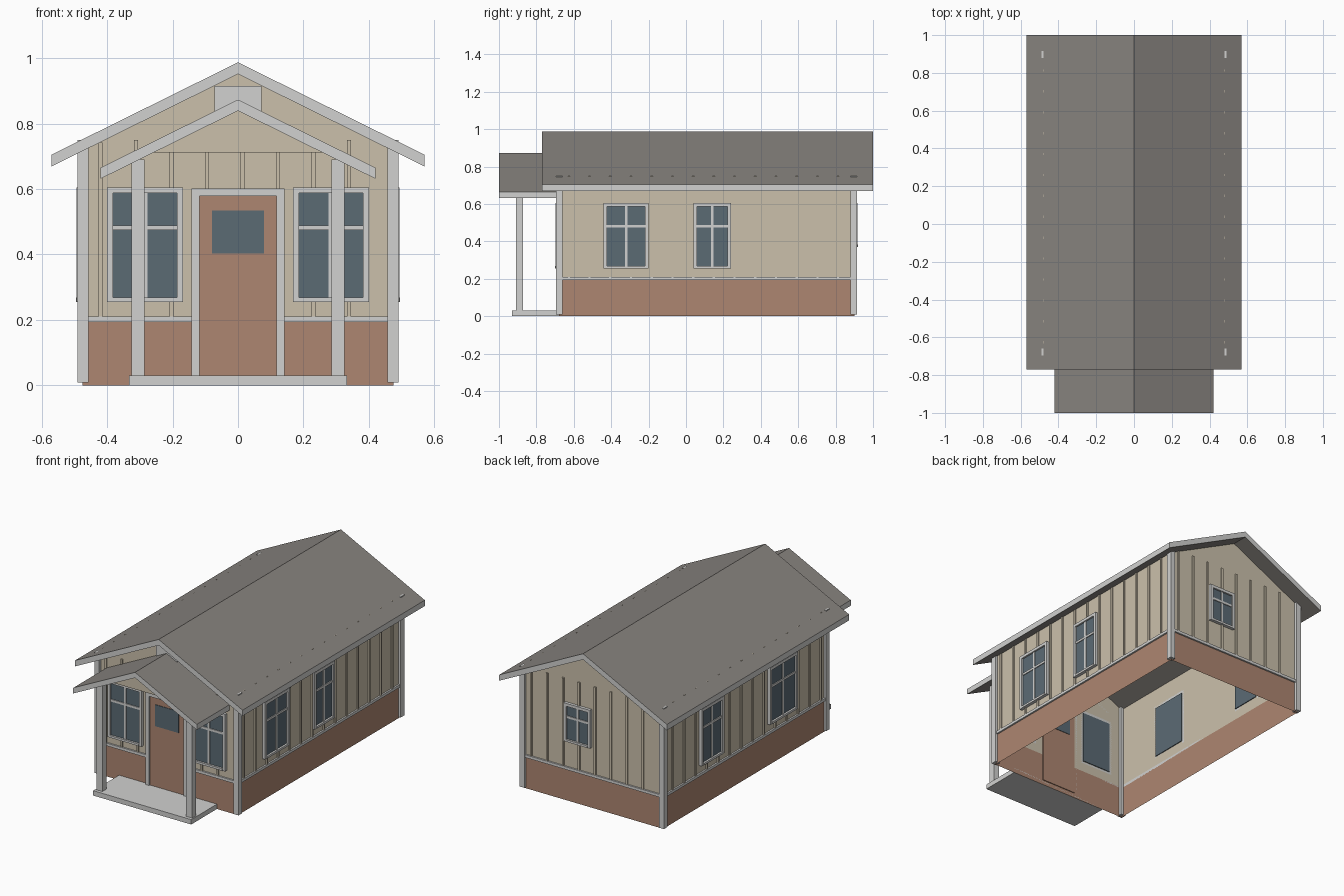
import bpy, bmesh
from mathutils import Matrix, Vector

old = bpy.data.objects.get("Cube")
if old:
    bpy.data.objects.remove(old, do_unlink=True)


def material(name, rgb):
    m = bpy.data.materials.new(name)
    m.use_nodes = True
    colour = (*rgb, 1)
    m.diffuse_color = colour
    m.node_tree.nodes["Principled BSDF"].inputs["Base Color"].default_value = colour
    return m


TRIM = material("light grey trim", (0.64, 0.64, 0.63))
CREAM = material("cream siding", (0.60, 0.53, 0.41))
BRICK = material("terracotta", (0.42, 0.24, 0.165))
GLASS = material("slate blue glass", (0.105, 0.145, 0.175))
ROOF = material("warm grey roofing", (0.245, 0.23, 0.212))

WX, FRONT, BACK = 0.475, -0.68, 0.90      # wall planes
PITCH = 0.495


def finish(name, bm, *mats):
    me = bpy.data.meshes.new(name)
    bm.to_mesh(me)
    bm.free()
    for m in mats:
        me.materials.append(m)
    ob = bpy.data.objects.new(name, me)
    bpy.context.collection.objects.link(ob)
    return ob


def boxes(name, mat, extents):
    """One object from boxes given as ((x0, x1), (y0, y1), (z0, z1))."""
    bm = bmesh.new()
    for ext in extents:
        mid = Vector([(a + b) / 2 for a, b in ext])
        size = Vector([abs(b - a) for a, b in ext])
        bmesh.ops.create_cube(bm, matrix=Matrix.Translation(mid) @ Matrix.Diagonal((*size, 1)))
    return finish(name, bm, mat)


def on_wall(wall, u, z, depth):
    """Box extents on a wall: u along it, depth outwards from its plane."""
    plane, sign = {"front": (FRONT, -1), "back": (BACK, 1),
                   "left": (WX, 1), "right": (-WX, -1)}[wall]
    d = tuple(plane + sign * v for v in depth)
    return (u, d, z) if wall in ("front", "back") else (d, u, z)


def surface(name, mat, polygons):
    bm = bmesh.new()
    for poly in polygons:
        bm.faces.new([bm.verts.new(p) for p in poly])
    bmesh.ops.remove_doubles(bm, verts=bm.verts, dist=1e-5)
    bmesh.ops.recalc_face_normals(bm, faces=bm.faces)
    return finish(name, bm, mat)


def prism(name, profile, y0, y1, *mats):
    """Extrude an x-z profile along y."""
    bm = bmesh.new()
    face = bm.faces.new([bm.verts.new((x, y0, z)) for x, z in profile])
    ext = bmesh.ops.extrude_face_region(bm, geom=[face])["geom"]
    bmesh.ops.translate(bm, vec=(0, y1 - y0, 0),
                        verts=[g for g in ext if isinstance(g, bmesh.types.BMVert)])
    bmesh.ops.recalc_face_normals(bm, faces=bm.faces)
    return finish(name, bm, *mats)


def gable_roof(name, half, ridge, thick, y0, y1):
    eave = ridge - PITCH * half
    ob = prism(name, [(-half, eave), (0, ridge), (half, eave), (half, eave - thick),
                      (0, ridge - thick), (-half, eave - thick)], y0, y1, ROOF, TRIM)
    # fascia edges are trim, sloping faces are roofing
    for p in ob.data.polygons:
        p.material_index = 0 if abs(p.normal.z) > 0.5 else 1


# Wall shell, open underneath
BASE = 0.2
corners = [(-WX, FRONT), (WX, FRONT), (WX, BACK), (-WX, BACK)]
sides = list(zip(corners, corners[1:] + corners[:1]))
surface("base_walls", BRICK, [[(*a, 0), (*b, 0), (*b, BASE), (*a, BASE)] for a, b in sides])
wall_top = 0.955 - PITCH * WX
siding = []
for a, b in sides:
    poly = [(*a, BASE), (*b, BASE), (*b, wall_top), (*a, wall_top)]
    if a[1] == b[1]:
        poly.insert(3, (0, a[1], 0.955))
    siding.append(poly)
surface("siding_walls", CREAM, siding)

# Roofs
gable_roof("main_roof", 0.57, 0.987, 0.036, -0.77, 1.0)
gable_roof("porch_roof", 0.42, 0.873, 0.034, -1.0, FRONT)
prism("porch_gable", [(-0.257, 0.712), (0.257, 0.712), (0, 0.839)], -0.9, -0.88, CREAM)
boxes("gable_vent", TRIM, [on_wall("front", (-0.072, 0.072), (0.78, 0.915), (0, 0.015))])

# Corner posts
boxes("corner_posts", TRIM, [((s * 0.457, s * 0.49), y, (0.008, 0.75))
                             for s in (-1, 1) for y in ((-0.695, -0.66), (0.88, 0.915))])

# Porch
boxes("porch_slab", TRIM, [((-0.333, 0.333), (-0.93, FRONT), (0, 0.03))])
boxes("porch_posts", TRIM, [((s * 0.285, s * 0.326), (-0.91, -0.872), (0.03, 0.69))
                            for s in (-1, 1)])

# Ledge above the base
LEDGE, OUT = (0.193, 0.21), (0, 0.01)
boxes("base_ledge", TRIM,
      [on_wall("front", (s * 0.14, s * 0.46), LEDGE, OUT) for s in (-1, 1)]
      + [on_wall("back", (-0.46, 0.46), LEDGE, OUT)]
      + [on_wall(w, (-0.67, 0.89), LEDGE, OUT) for w in ("left", "right")])

# Door
boxes("door", BRICK, [on_wall("front", (-0.118, 0.118), (0.03, 0.578), (-0.005, 0.008))])
boxes("door_glass", GLASS, [on_wall("front", (-0.08, 0.08), (0.403, 0.535), (-0.008, 0.011))])
boxes("door_frame", TRIM,
      [on_wall("front", (s * 0.118, s * 0.142), (0.03, 0.602), (0, 0.016)) for s in (-1, 1)]
      + [on_wall("front", (-0.118, 0.118), (0.578, 0.602), (0, 0.016))])

# Windows: wall, u range, z range
TALL = (0.255, 0.605)
windows = [("front", (-0.40, -0.168), TALL), ("front", (0.168, 0.40), TALL),
           ("left", (-0.44, -0.20), TALL), ("left", (0.04, 0.24), TALL),
           ("right", (-0.385, -0.115), TALL), ("right", (0.33, 0.55), TALL),
           ("back", (0.01, 0.19), (0.37, 0.605))]
panes, frames = [], []
RIM, BAR = 0.018, 0.007
for wall, (u0, u1), (z0, z1) in windows:
    a, b, lo, hi = u0 + RIM, u1 - RIM, z0 + 0.013, z1 - RIM
    panes.append(on_wall(wall, (a, b), (lo, hi), (-0.005, 0.008)))
    mid, cross = (u0 + u1) / 2, lo + (hi - lo) * 0.67
    for u, z, d in [((u0, a), (z0, z1), 0.018), ((b, u1), (z0, z1), 0.018),
                    ((a, b), (hi, z1), 0.018), ((a, b), (z0, lo), 0.02),
                    ((mid - BAR, mid + BAR), (lo, hi), 0.012),
                    ((a, b), (cross - BAR, cross + BAR), 0.013)]:
        frames.append(on_wall(wall, u, z, (0, d)))
boxes("window_panes", GLASS, panes)
boxes("window_frames", TRIM, frames)

# Vertical battens, left out where a window or the door is
openings = windows + [("front", (-0.142, 0.142), (0, 0.602))]
battens = []


def batten(wall, u, top):
    spans = [(0.205, top)]
    for w, (u0, u1), (z0, z1) in openings:
        if w == wall and u0 < u < u1:
            spans = [s for s in ((0.205, z0), (z1, top)) if s[1] > s[0]]
    for s in spans:
        battens.append(on_wall(wall, (u - 0.006, u + 0.006), s, (0, 0.008)))


for k in range(8):
    u = -0.42 + 0.1085 * k
    top = min(0.75, 0.95 - PITCH * abs(u))
    batten("front", u, top)
    batten("back", -u, top)
for k in range(14):
    for wall in ("left", "right"):
        batten(wall, -0.626 + 0.1107 * k, 0.75)
boxes("battens", CREAM, battens)
